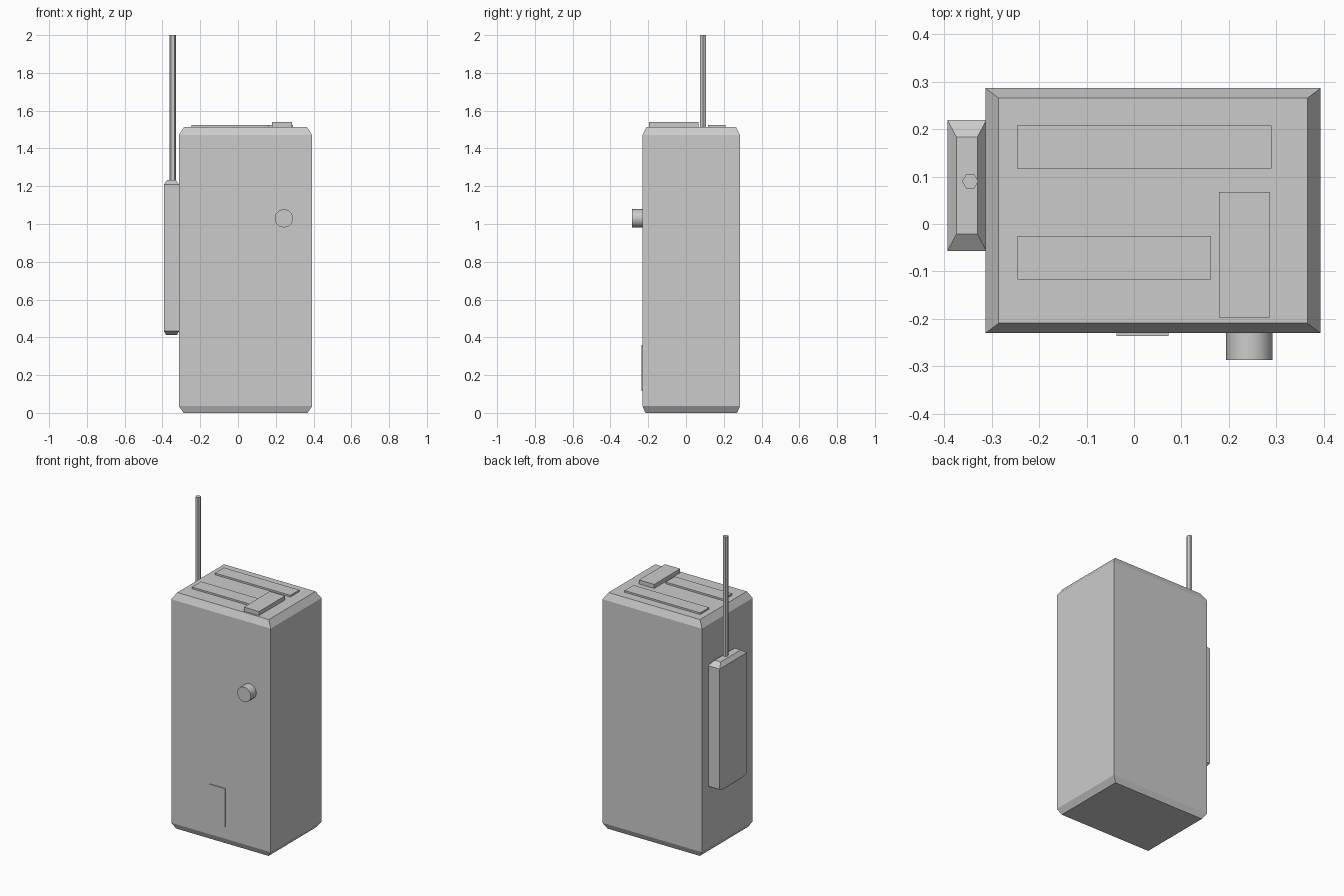
import bpy, bmesh, math
from mathutils import Matrix

if "Cube" in bpy.data.objects:
    bpy.data.objects.remove(bpy.data.objects["Cube"])


def finish(name, bm):
    bmesh.ops.recalc_face_normals(bm, faces=bm.faces)
    mesh = bpy.data.meshes.new(name)
    bm.to_mesh(mesh)
    bm.free()
    obj = bpy.data.objects.new(name, mesh)
    bpy.context.collection.objects.link(obj)
    return obj


def chamfered_box(name, x, y, levels):
    """Stack of rectangles; each level is (z, x inset, y inset)."""
    bm = bmesh.new()
    rings = []
    for z, ix, iy in levels:
        x0, x1, y0, y1 = x[0] + ix, x[1] - ix, y[0] + iy, y[1] - iy
        rings.append([bm.verts.new((px, py, z)) for px, py in
                      ((x0, y0), (x1, y0), (x1, y1), (x0, y1))])
    for a, b in zip(rings, rings[1:]):
        for i in range(4):
            j = (i + 1) % 4
            bm.faces.new((a[i], a[j], b[j], b[i]))
    bm.faces.new(rings[0][::-1])
    bm.faces.new(rings[-1])
    return finish(name, bm)


def box(name, x, y, z):
    return chamfered_box(name, x, y, [(z[0], 0, 0), (z[1], 0, 0)])


def cylinder(name, sides, radius, depth, matrix):
    bm = bmesh.new()
    bmesh.ops.create_cone(bm, cap_ends=True, segments=sides, radius1=radius,
                          radius2=radius, depth=depth, matrix=matrix)
    return finish(name, bm)


# Main casing with chamfered top and bottom
chamfered_box("body", (-0.313, 0.393), (-0.23, 0.286),
              [(0, 0.025, 0.015), (0.036, 0, 0), (1.471, 0, 0), (1.514, 0.028, 0.021)])

# Pack on the left side
chamfered_box("side_pack", (-0.393, -0.311), (-0.057, 0.219),
              [(0.413, 0.012, 0.035), (0.434, 0, 0), (1.208, 0, 0), (1.234, 0.019, 0.036)])

# Antenna rising from the pack (hexagon with corners on x)
cylinder("antenna", 6, 0.017, 0.78,
         Matrix.Translation((-0.345, 0.09, 1.61)) @ Matrix.Rotation(math.radians(30), 4, 'Z'))

# Raised plates on the top
box("top_strip_back", (-0.246, 0.29), (0.117, 0.208), (1.505, 1.525))
box("top_strip_front", (-0.245, 0.162), (-0.117, -0.025), (1.505, 1.525))
box("top_block", (0.179, 0.287), (-0.197, 0.067), (1.505, 1.54))

# Round knob on the front
knob = cylinder("knob", 12, 0.049, 0.066,
                Matrix.Translation((0.243, -0.253, 1.03)) @ Matrix.Rotation(math.pi / 2, 4, 'X'))
bpy.context.view_layer.objects.active = knob
knob.select_set(True)
bpy.ops.object.shade_smooth_by_angle(angle=math.radians(40))

# Thin hatch low on the front
box("front_hatch", (-0.037, 0.073), (-0.236, -0.22), (0.115, 0.36))
